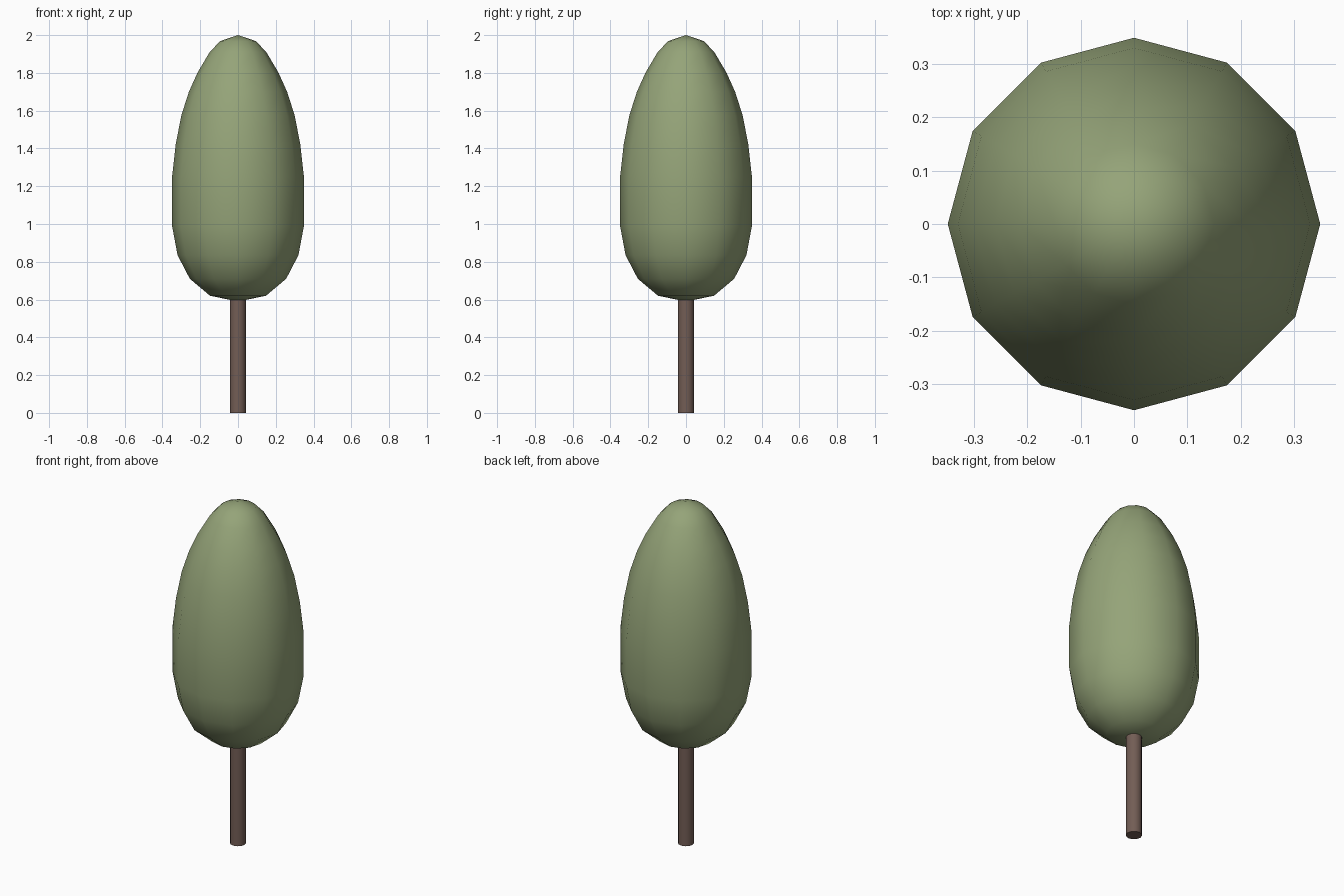
import bpy, bmesh, math

if "Cube" in bpy.data.objects:
    bpy.data.objects.remove(bpy.data.objects["Cube"])

def material(name, color):
    m = bpy.data.materials.new(name)
    m.diffuse_color = color
    m.use_nodes = True
    m.node_tree.nodes["Principled BSDF"].inputs["Base Color"].default_value = m.diffuse_color
    return m

def lathe(name, profile, sides, mat, angle):
    """Revolve (radius, z) points around z; radius 0 makes a pole."""
    bm = bmesh.new()
    rings = []
    for r, z in profile:
        if r == 0:
            rings.append([bm.verts.new((0, 0, z))] * sides)
        else:
            rings.append([bm.verts.new((r * math.cos(2 * math.pi * i / sides),
                                        r * math.sin(2 * math.pi * i / sides), z))
                          for i in range(sides)])
    for a, b in zip(rings, rings[1:]):
        for i in range(sides):
            j = (i + 1) % sides
            bm.faces.new(list(dict.fromkeys((a[i], a[j], b[j], b[i]))))
    bmesh.ops.recalc_face_normals(bm, faces=bm.faces)
    me = bpy.data.meshes.new(name)
    bm.to_mesh(me)
    bm.free()
    ob = bpy.data.objects.new(name, me)
    bpy.context.collection.objects.link(ob)
    me.materials.append(mat)
    bpy.ops.object.select_all(action='DESELECT')
    ob.select_set(True)
    bpy.context.view_layer.objects.active = ob
    bpy.ops.object.shade_smooth_by_angle(angle=math.radians(angle))
    return ob

leaf = material("leaf_green", (0.30, 0.37, 0.19, 1))
bark = material("bark_brown", (0.17, 0.11, 0.09, 1))

# Egg-shaped crown, twelve sides
lathe("crown", [(0, 0.59), (0.148, 0.62), (0.255, 0.71), (0.32, 0.835),
                (0.349, 0.99), (0.349, 1.25), (0.33, 1.42), (0.30, 1.575),
                (0.26, 1.70), (0.215, 1.80), (0.15, 1.91), (0.095, 1.968),
                (0, 2.0)], 12, leaf, 60)

# Straight trunk reaching into the crown
lathe("trunk", [(0, 0), (0.043, 0), (0.043, 0.62), (0, 0.62)], 12, bark, 40)
